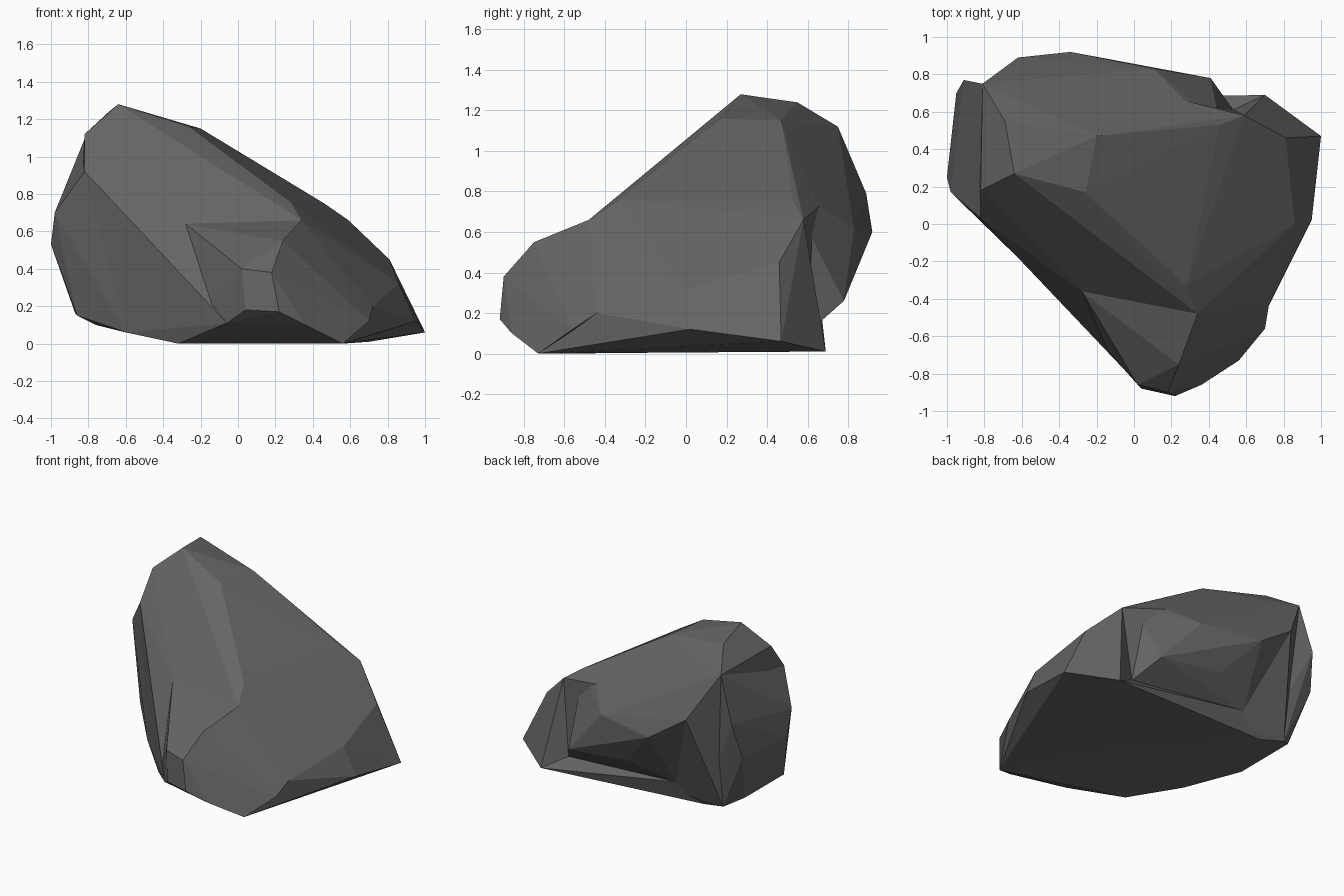
import bpy, bmesh

if "Cube" in bpy.data.objects:
    bpy.data.objects.remove(bpy.data.objects["Cube"])

# Corner points of the boulder, grouped by region
crown = dict(A=(-.64, .27, 1.28), B=(-.26, .17, 1.16), C=(-.20, .47, 1.15), D=(-.69, .55, 1.24),
             E=(-.81, .75, 1.12), F=(-.82, .18, 1.12), G=(-.82, .03, .92))
front = dict(H=(.28, -.33, .76), I=(.34, -.48, .66), J=(.24, -.75, .55), K=(.18, -.90, .38),
             L=(.02, -.86, .40), M=(.04, -.88, .18), N=(.22, -.92, .17), O=(.36, -.86, .10),
             P=(.56, -.73, 0), Q=(-.28, -.36, .64),
             r=(-.32, -.47, 0), s=(-.60, -.20, .06), t=(-.06, -.77, .11))
left = dict(R=(-1, .25, .53), S=(-.98, .17, .70), n=(-.95, .70, .53), o=(-.91, .77, .79),
            m=(-.86, .09, .15), l=(-.87, .56, .16), k=(-.76, .65, .10), j=(-.58, .62, .06))
right = dict(a=(.59, .58, .66), b=(.46, .53, .75), v=(.81, .46, .45), u=(1, .47, .06),
             y=(.95, .02, .12), z=(.86, 0, .32), x=(.72, -.44, .20), w=(.70, -.56, .12),
             q=(.70, .69, .01))
back = dict(c=(.27, .66, .73), e=(.11, .83, .61), d=(.41, .78, .26), f=(-.34, .92, .60),
            g=(-.62, .89, .79), h=(-.08, .79, .31), p=(.53, .61, .11), i=(-.39, .67, .19))
pts = {**crown, **front, **left, **right, **back}


def hull(name, keys):
    """Convex faceted lump of stone around the named corners."""
    bm = bmesh.new()
    for key in keys:
        bm.verts.new(pts[key])
    res = bmesh.ops.convex_hull(bm, input=bm.verts)
    loose = {g for g in res["geom_interior"] + res["geom_unused"] if isinstance(g, bmesh.types.BMVert)}
    bmesh.ops.delete(bm, geom=list(loose), context='VERTS')
    bmesh.ops.recalc_face_normals(bm, faces=bm.faces)
    me = bpy.data.meshes.new(name)
    bm.to_mesh(me)
    bm.free()
    ob = bpy.data.objects.new(name, me)
    bpy.context.collection.objects.link(ob)
    return ob


grey = bpy.data.materials.new("dark grey stone")
grey.diffuse_color = (.13, .13, .13, 1)
grey.use_nodes = True
grey.node_tree.nodes["Principled BSDF"].inputs["Base Color"].default_value = grey.diffuse_color

# Main mass, then the lumps fused onto it
boulder = hull("boulder", "ABCDEFGHIQabcvuyzxpijklmsrtP")
lumps = dict(front_lump="IJKLMNOPQtrwx",
             left_shoulder="GSRnoElkmjs",
             back_bulge="CDEbcefghdpi",
             back_rib="CDEgijk",
             corner_toe="avuqpyz",
             base_ledge="qpijPu")
for name, keys in lumps.items():
    lump = hull(name, keys)
    mod = boulder.modifiers.new(name, 'BOOLEAN')
    mod.operation, mod.solver, mod.object = 'UNION', 'EXACT', lump
    bpy.context.view_layer.objects.active = boulder
    bpy.ops.object.modifier_apply(modifier=mod.name)
    bpy.data.objects.remove(lump)

boulder.data.materials.clear()
boulder.data.materials.append(grey)
for poly in boulder.data.polygons:
    poly.material_index = 0
    poly.use_smooth = False
